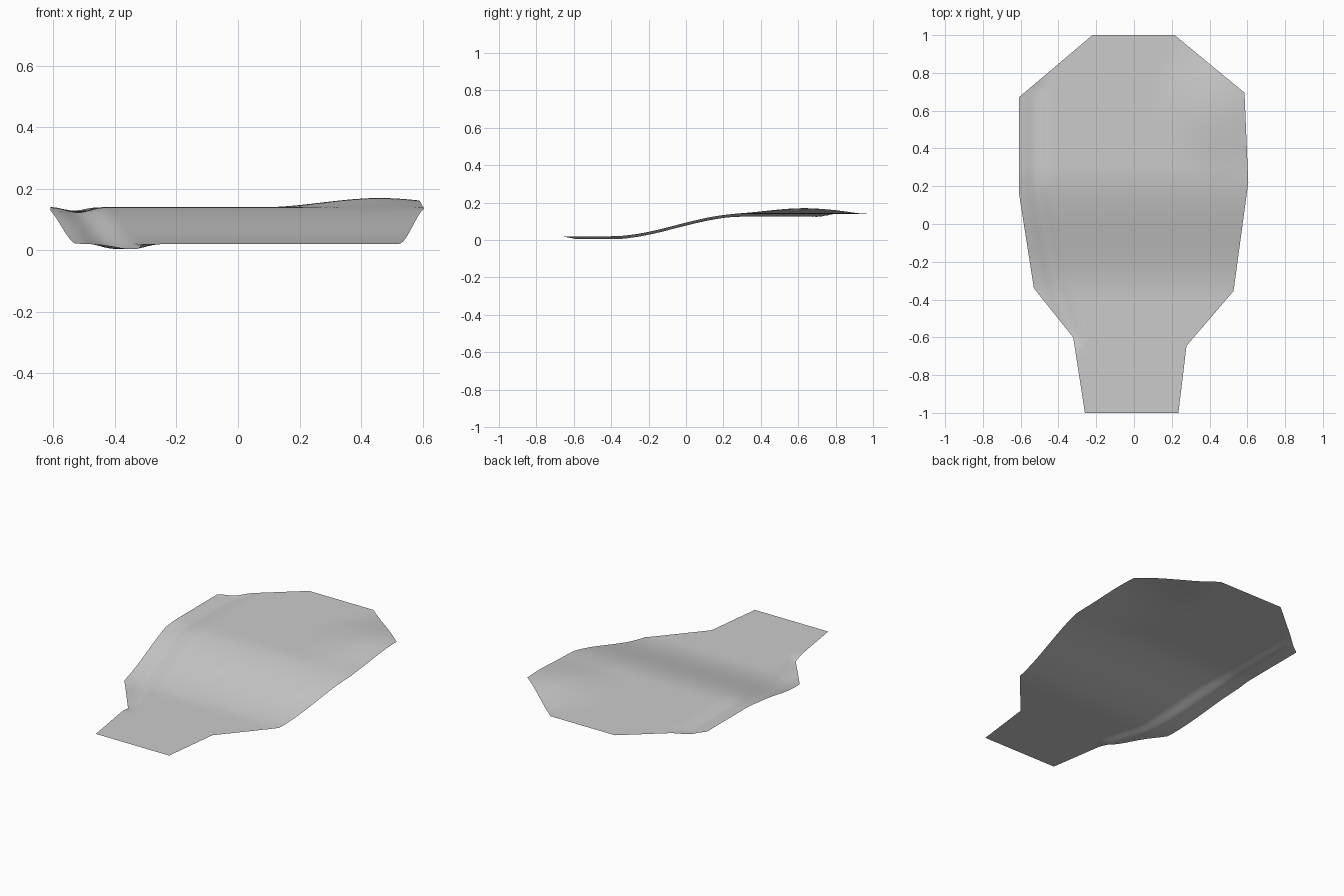
import bpy, bmesh, math

if "Cube" in bpy.data.objects:
    bpy.data.objects.remove(bpy.data.objects["Cube"])

# Left and right outline corners as (y, x)
LEFT = [(-1, -.26), (-.6, -.322), (-.34, -.53), (.17, -.61), (.67, -.61), (1, -.22)]
RIGHT = [(-1, .235), (-.645, .278), (-.355, .527), (.22, .605), (.695, .585), (1, .215)]
# Centre line of the shallow ditch as (y, x)
DITCH = [(-.66, -.32), (-.5, -.36), (-.34, -.41), (0, -.48), (.2, -.52), (1, -.52)]


def lerp(pts, y):
    for (y0, x0), (y1, x1) in zip(pts, pts[1:]):
        if y <= y1:
            return x0 + (x1 - x0) * (y - y0) / (y1 - y0)
    return pts[-1][1]


def step(a, b, v):
    t = max(0, min(1, (v - a) / (b - a)))
    return t * t * (3 - 2 * t)


def height(x, y):
    # Low front terrace rising to the back terrace
    z = .02 + .12 * step(-.4, .3, y)
    # Rounded mound near the right back edge
    r = math.hypot((x - .46) / .38, (y - .63) / .42)
    z += .03 * (1 - step(0, 1, r))
    # Ditch along the left edge
    d = abs(x - lerp(DITCH, y)) / .085
    z -= .016 * (1 - step(0, 1, d)) * step(-.68, -.57, y) * (1 - step(.7, .82, y))
    return z


# Rows run across the outline and include every outline corner
rows = {round(-1 + i * .025, 3) for i in range(81)}
rows |= {p[0] for p in LEFT + RIGHT}
COLS = 60
bm = bmesh.new()
grid = []
for y in sorted(rows):
    a, b = lerp(LEFT, y), lerp(RIGHT, y)
    xs = [a + (b - a) * i / COLS for i in range(COLS + 1)]
    grid.append([bm.verts.new((x, y, height(x, y))) for x in xs])
for r0, r1 in zip(grid, grid[1:]):
    for i in range(COLS):
        bm.faces.new((r0[i], r0[i + 1], r1[i + 1], r1[i]))

mesh = bpy.data.meshes.new("terrain_sheet")
bm.to_mesh(mesh)
bm.free()
ground = bpy.data.objects.new("terrain_sheet", mesh)
bpy.context.collection.objects.link(ground)

# Plain grey surface
grey = bpy.data.materials.new("light_grey")
grey.diffuse_color = (.6, .6, .6, 1)
grey.use_nodes = True
grey.node_tree.nodes["Principled BSDF"].inputs["Base Color"].default_value = grey.diffuse_color
mesh.materials.append(grey)

bpy.context.view_layer.objects.active = ground
ground.select_set(True)
bpy.ops.object.shade_smooth_by_angle(angle=math.radians(30))
